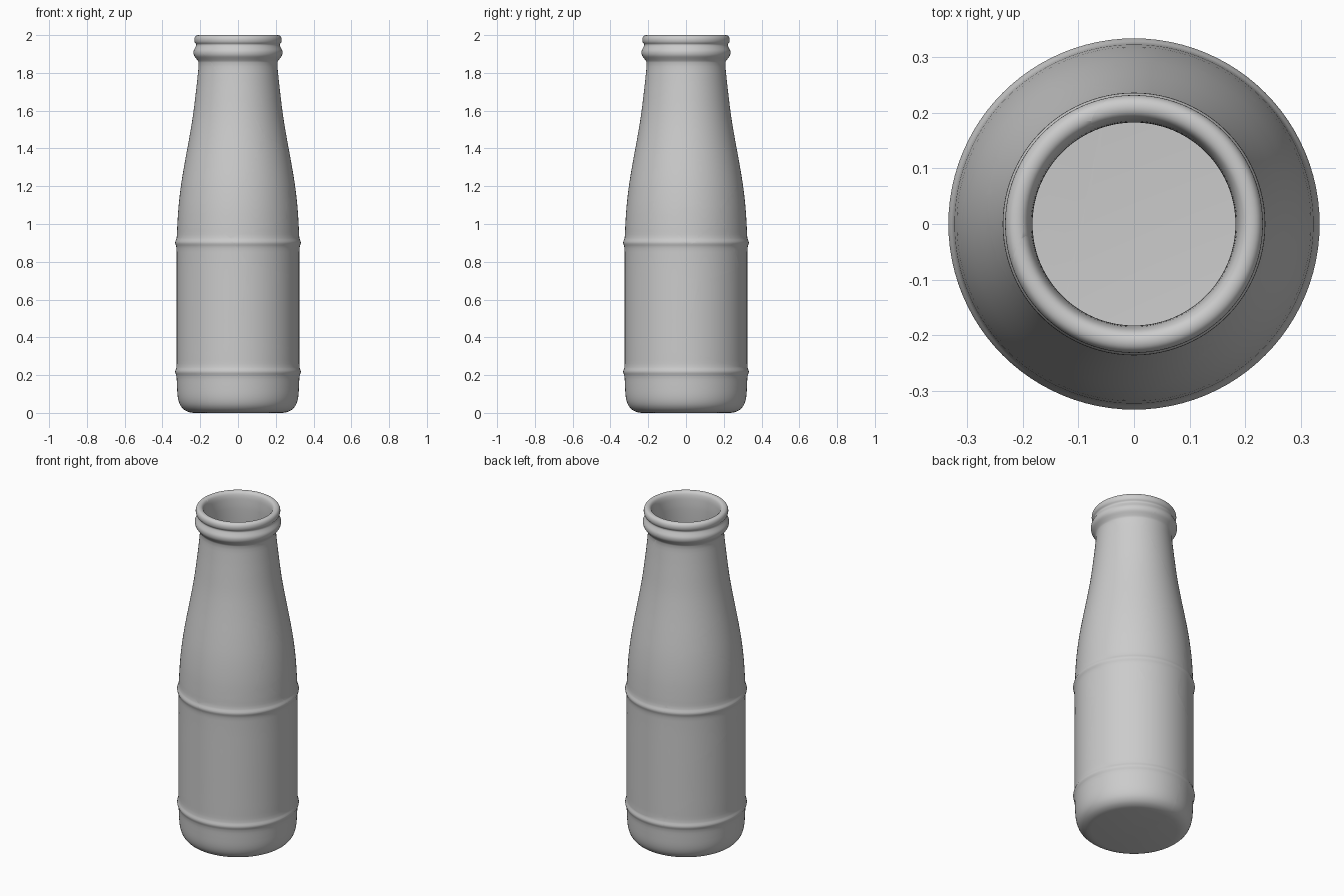
import bpy, bmesh, math
from mathutils import Vector

if "Cube" in bpy.data.objects:
    bpy.data.objects.remove(bpy.data.objects["Cube"])

SEGMENTS = 96
WALL = 0.025

# Outer silhouette of the bottle, (radius, height) from base to rim
OUTER = [(0.235, 0.0), (0.262, 0.005), (0.288, 0.019), (0.308, 0.045), (0.319, 0.085),
         (0.323, 0.14), (0.326, 0.195), (0.333, 0.218), (0.326, 0.242), (0.325, 0.30),
         (0.325, 0.58), (0.325, 0.85), (0.327, 0.88), (0.333, 0.902), (0.325, 0.926),
         (0.322, 0.98), (0.315, 1.09), (0.301, 1.21), (0.281, 1.33), (0.259, 1.45),
         (0.239, 1.57), (0.224, 1.69), (0.213, 1.79), (0.209, 1.855),
         (0.219, 1.873), (0.233, 1.893), (0.235, 1.915), (0.226, 1.935), (0.221, 1.95),
         (0.229, 1.962), (0.231, 1.98), (0.224, 1.995), (0.210, 2.0)]
# Inside of the lip, then the cavity follows the outer wall down to the floor
LIP = [(0.196, 1.995), (0.188, 1.98), (0.184, 1.955), (0.182, 1.90)]
FLOOR = [(0.298, 0.14), (0.294, 0.09), (0.280, 0.056), (0.255, 0.034), (0.220, 0.028)]

# Centres of the broken shards
SHARDS = [
    (0.16, -0.11, 1.98), (-0.20, 0.10, 1.65), (0.16, 0.10, 1.475),    # neck
    (-0.12, -0.13, 1.31), (0.16, -0.10, 1.17),                        # shoulder
    (0.17, 0.05, 1.20), (0.21, -0.05, 1.15), (0.24, 0.01, 0.98),      # impact side
    (0.22, -0.04, 0.93), (0.21, 0.07, 0.90),
    (0.08, 0.20, 1.00), (-0.24, 0.17, 0.92),                          # back
    (0.126, -0.02, 0.62), (-0.16, -0.07, 0.66), (0.13, 0.12, 0.58),   # body
    (0.07, -0.05, 0.10), (-0.28, 0.02, 0.02)]                         # base


def smooth_profile(points, steps=3):
    """Catmull-Rom curve through the profile points."""
    pts = [Vector(p) for p in points]
    ext = [pts[0]] + pts + [pts[-1]]
    out = []
    for i in range(len(pts) - 1):
        a, b, c, d = ext[i:i + 4]
        # tangents scaled to the span, so uneven spacing does not overshoot
        span = (c - b).length
        tb = (c - a) * (span / (c - a).length)
        tc = (d - b) * (span / (d - b).length)
        for k in range(steps):
            t = k / steps
            out.append(b * (2*t**3 - 3*t**2 + 1) + tb * (t**3 - 2*t**2 + t)
                       + c * (3*t**2 - 2*t**3) + tc * (t**3 - t**2))
    return out + [pts[-1]]


def lathe(profile):
    """Closed solid of revolution with flat end caps."""
    bm = bmesh.new()
    rings = []
    for r, z in profile:
        rings.append([bm.verts.new((r * math.cos(math.tau * i / SEGMENTS),
                                    r * math.sin(math.tau * i / SEGMENTS), z))
                      for i in range(SEGMENTS)])
    for lo, hi in zip(rings, rings[1:]):
        for i in range(SEGMENTS):
            j = (i + 1) % SEGMENTS
            bm.faces.new((lo[i], lo[j], hi[j], hi[i]))
    bm.faces.new(rings[0][::-1])
    bm.faces.new(rings[-1])
    bmesh.ops.recalc_face_normals(bm, faces=bm.faces)
    return bm


def cut_shard(bottle, centre, others):
    """Keep the part of the bottle that is nearest to one shard centre."""
    bm = bottle.copy()
    for other in sorted(others, key=lambda o: (o - centre).length):
        normal = (other - centre).normalized()
        cut = bmesh.ops.bisect_plane(
            bm, geom=bm.verts[:] + bm.edges[:] + bm.faces[:], dist=1e-6,
            plane_co=(centre + other) / 2, plane_no=normal, clear_outer=True)
        edges = [e for e in cut["geom_cut"]
                 if isinstance(e, bmesh.types.BMEdge) and e.is_boundary]
        if edges:
            bmesh.ops.triangle_fill(bm, edges=edges, use_beauty=True, normal=normal)
    bmesh.ops.recalc_face_normals(bm, faces=bm.faces)
    return bm


# Whole bottle
cavity = [(r - WALL, z) for r, z in reversed(OUTER) if 0.25 < z < 1.82]
bottle = lathe(smooth_profile(OUTER + LIP + cavity + FLOOR))

# Broken pieces, still in place
centres = [Vector(s) for s in SHARDS]
for n, centre in enumerate(centres):
    bm = cut_shard(bottle, centre, [c for c in centres if c is not centre])
    mesh = bpy.data.meshes.new(f"bottle_shard_{n + 1:02d}")
    bm.to_mesh(mesh)
    bm.free()
    shard = bpy.data.objects.new(mesh.name, mesh)
    bpy.context.collection.objects.link(shard)
    bpy.ops.object.select_all(action="DESELECT")
    shard.select_set(True)
    bpy.context.view_layer.objects.active = shard
    bpy.ops.object.shade_smooth_by_angle(angle=math.radians(35))
bottle.free()
